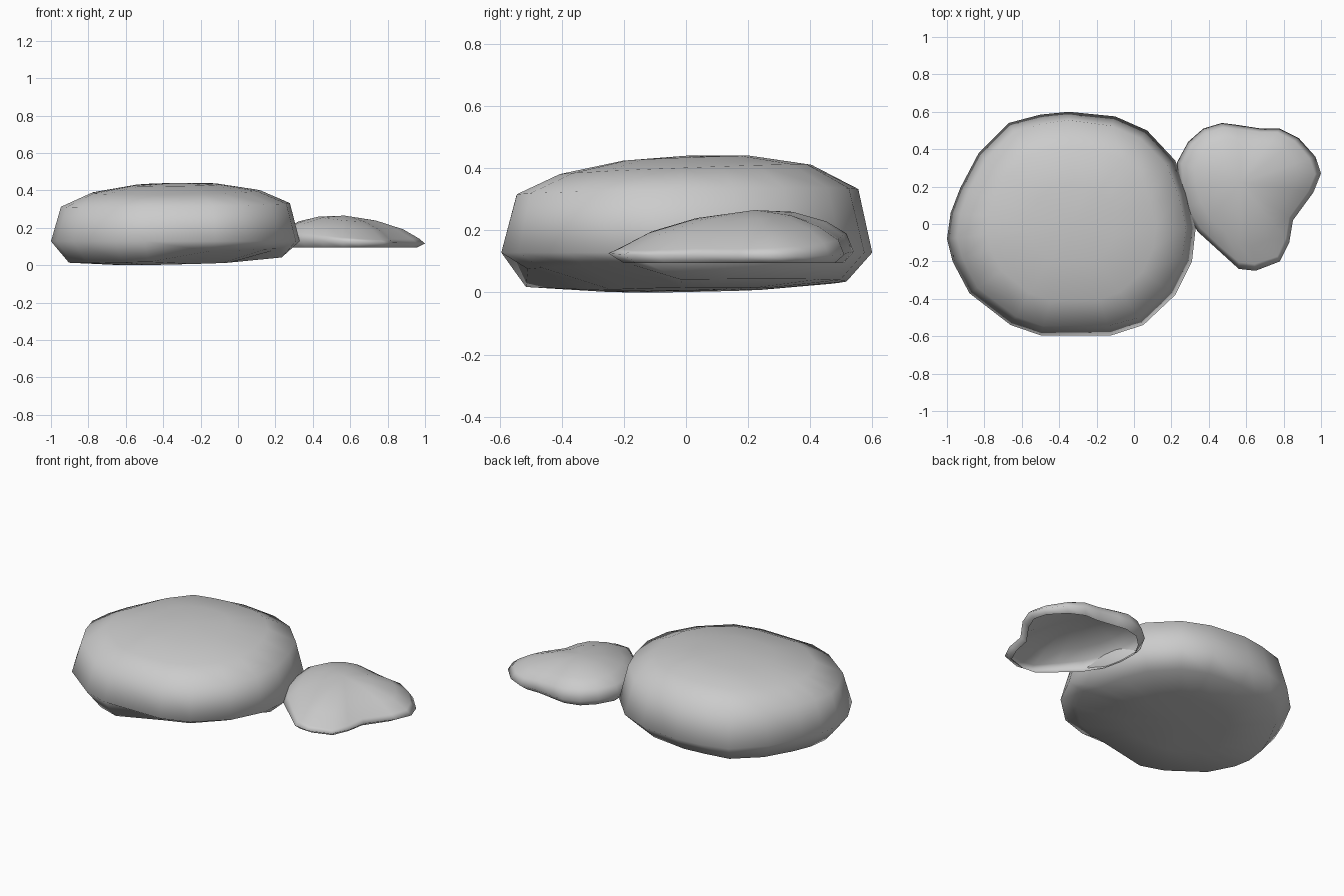
import bpy, bmesh, math, random

if "Cube" in bpy.data.objects:
    bpy.data.objects.remove(bpy.data.objects["Cube"])

random.seed(4)


def stone(name, outline, centre, rings, top, bottom, adjust):
    """Loft scaled copies of a plan outline; close the top and, if given, the bottom."""
    bm = bmesh.new()
    cx, cy = centre
    loops = []
    for i, (s, z) in enumerate(rings):
        loop = []
        for x, y in outline:
            j = 0 if s == 1 else random.uniform(-0.008, 0.008)
            px, py = cx + (x - cx) * (s + j), cy + (y - cy) * (s + j)
            loop.append(bm.verts.new((px, py, z + adjust(px - cx, py - cy, s, z))))
        loops.append(loop)
    n = len(outline)
    for a, b in zip(loops, loops[1:]):
        for k in range(n):
            bm.faces.new((a[k], a[(k + 1) % n], b[(k + 1) % n], b[k]))
    for loop, z, flip in ((loops[0], bottom, True), (loops[-1], top, False)):
        if z is None:
            continue
        tip = bm.verts.new((cx, cy, z))
        for k in range(n):
            p, q = loop[k], loop[(k + 1) % n]
            bm.faces.new((q, p, tip) if flip else (p, q, tip))
    bmesh.ops.reverse_faces(bm, faces=bm.faces)   # outlines run clockwise
    for f in bm.faces:
        f.smooth = True
    me = bpy.data.meshes.new(name)
    bm.to_mesh(me)
    bm.free()
    ob = bpy.data.objects.new(name, me)
    bpy.context.collection.objects.link(ob)
    return ob


# Large flat boulder
big_outline = [(-1, -.08), (-.98, .06), (-.93, .19), (-.83, .38), (-.67, .54),
               (-.5, .585), (-.35, .60), (-.1, .575), (.07, .5), (.22, .34),
               (.29, .17), (.33, -.02), (.31, -.2), (.22, -.38), (.05, -.54),
               (-.12, -.595), (-.5, -.595), (-.66, -.54), (-.88, -.37), (-.97, -.2)]


def big_adjust(dx, dy, s, z):
    if z < .1:                      # underside rises to the right, undercut at front right
        dent = 0.05 if (s > .8 and dx > .1 and dy < -.1) else 0
        return 0.024 * dx + 0.014 * dy + dent
    if s == 1:
        return 0
    return (0.018 if s > .8 else 0.04) * dy + 0.015 * dx


stone("large_boulder", big_outline, (-.33, 0),
      [(.45, .01), (.86, .03), (1, .13), (.92, .325), (.68, .397), (.35, .433)],
      .442, .008, big_adjust)

# Small flat stone leaning against it, an open shell underneath
small_outline = [(.23, .33), (.29, .44), (.37, .51), (.47, .54), (.55, .53),
                 (.68, .51), (.78, .51), (.88, .46), (.97, .36), (1, .27),
                 (.96, .17), (.85, .02), (.83, -.1), (.78, -.2), (.65, -.25),
                 (.56, -.24), (.45, -.14), (.34, -.04), (.27, .08), (.24, .2)]


def small_adjust(dx, dy, s, z):
    if z < .1:
        return 0
    if s == 1:                      # rim higher on the left
        return -0.03 * dx
    return -0.07 * dx + 0.05 * dy


stone("small_stone", small_outline, (.57, .22),
      [(.9, .096), (1, .13), (.93, .17), (.72, .214), (.4, .25)],
      .267, None, small_adjust)

# Rest the lowest point on the ground
low = min(v.co.z for o in bpy.data.objects for v in o.data.vertices)
for o in bpy.data.objects:
    o.location.z -= low
